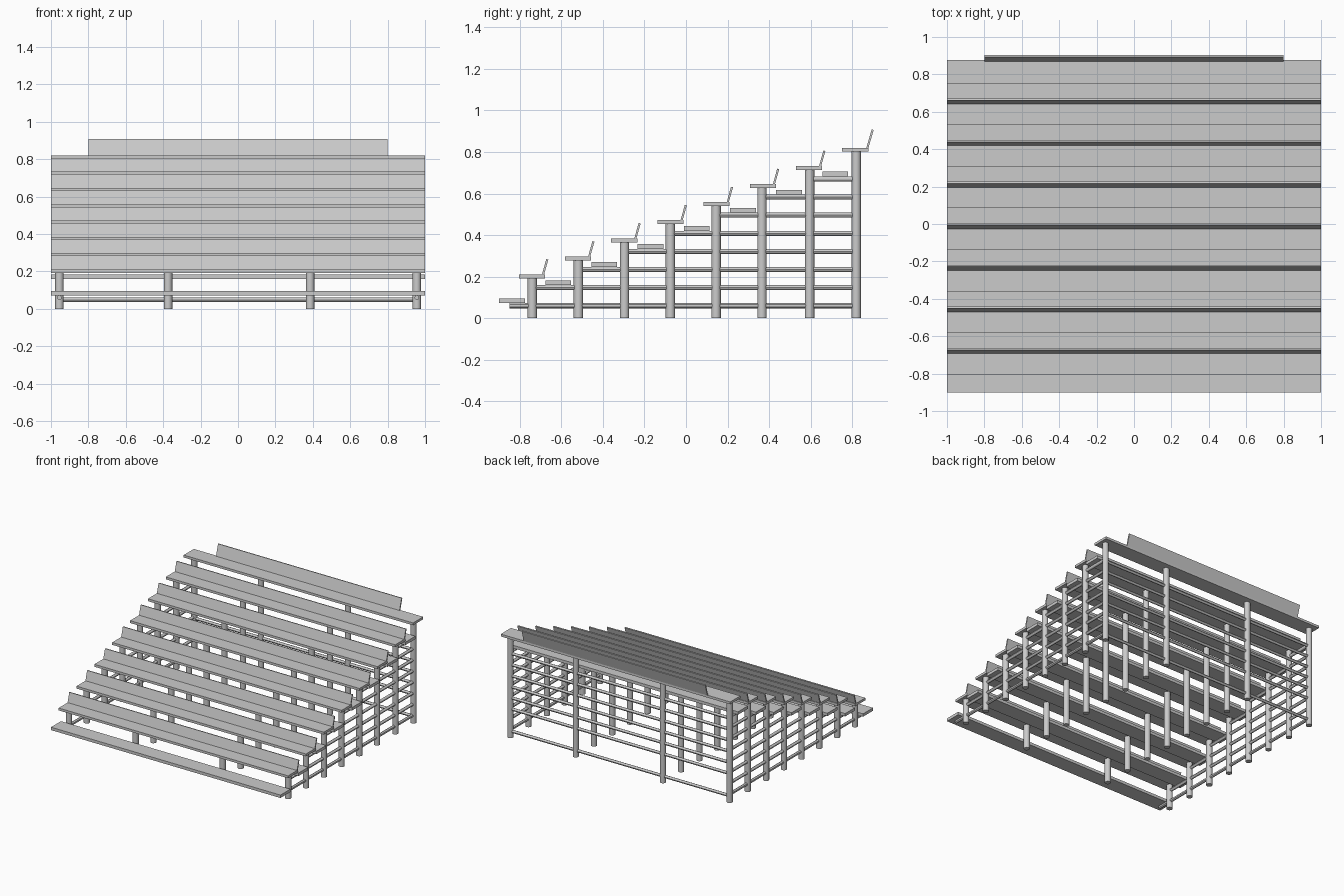
import bpy
from mathutils import Vector

if "Cube" in bpy.data.objects:
    bpy.data.objects.remove(bpy.data.objects["Cube"])

ROWS, DY, DZ = 8, 0.2224, 0.0872
POST_X = (-0.955, -0.374, 0.386, 0.956)
POST_Y = (-0.74, -0.518, -0.296, -0.075, 0.145, 0.366, 0.595, 0.82)


def prism(name, profile, half_width):
    """Extrude a (y, z) profile along x."""
    n = len(profile)
    verts = [(x, y, z) for x in (-half_width, half_width) for y, z in profile]
    faces = [tuple(reversed(range(n))), tuple(range(n, 2 * n))]
    faces += [(i, (i + 1) % n, n + (i + 1) % n, n + i) for i in range(n)]
    mesh = bpy.data.meshes.new(name)
    mesh.from_pydata(verts, [], faces)
    obj = bpy.data.objects.new(name, mesh)
    bpy.context.collection.objects.link(obj)
    return obj


def plank(name, y0, y1, z0, z1):
    return prism(name, [(y0, z0), (y1, z0), (y1, z1), (y0, z1)], 1.0)


def tube(name, a, b, radius, sides):
    a, b = Vector(a), Vector(b)
    d = b - a
    bpy.ops.mesh.primitive_cylinder_add(
        vertices=sides, radius=radius, depth=d.length, location=(a + b) / 2,
        rotation=d.to_track_quat('Z', 'Y').to_euler())
    bpy.context.object.name = name
    bpy.ops.object.shade_smooth_by_angle()


for i in range(ROWS):
    c, top = -0.742 + DY * i, 0.21 + DZ * i
    last = i == ROWS - 1

    # seat and foot boards
    plank("seat", c - 0.063, c + 0.063, top - 0.019, top)
    f = -0.9 + DY * i
    plank("footboard", f, f + 0.124, 0.072 + DZ * i, 0.095 + DZ * i)

    # leaning backrest, narrower and taller on the top row
    b, lean, h = (c + 0.053, 0.026, 0.088) if last else (c + 0.048, 0.021, 0.074)
    prism("backrest", [(b, top - 0.002), (b + 0.01, top - 0.002),
                       (b + lean + 0.01, top + h - 0.002), (b + lean, top + h)],
          0.8 if last else 1.0)

    # support posts
    for x in POST_X:
        tube("post", (x, POST_Y[i], 0), (x, POST_Y[i], top - 0.012), 0.0225, 16)

    # side rails carrying the footboard, both ends
    start = -0.85 if i == 0 else POST_Y[i - 1]
    z = 0.060 + DZ * i
    for x in (POST_X[0], POST_X[-1]):
        tube("side_rail", (x, start, z), (x, POST_Y[-1], z), 0.0122, 12)

# cross rails along the back
for k in (0, 2, 3, 4, 5, 6, 7):
    z = 0.048 + DZ * k
    tube("back_rail", (POST_X[0], POST_Y[-1], z), (POST_X[-1], POST_Y[-1], z), 0.0115, 12)
